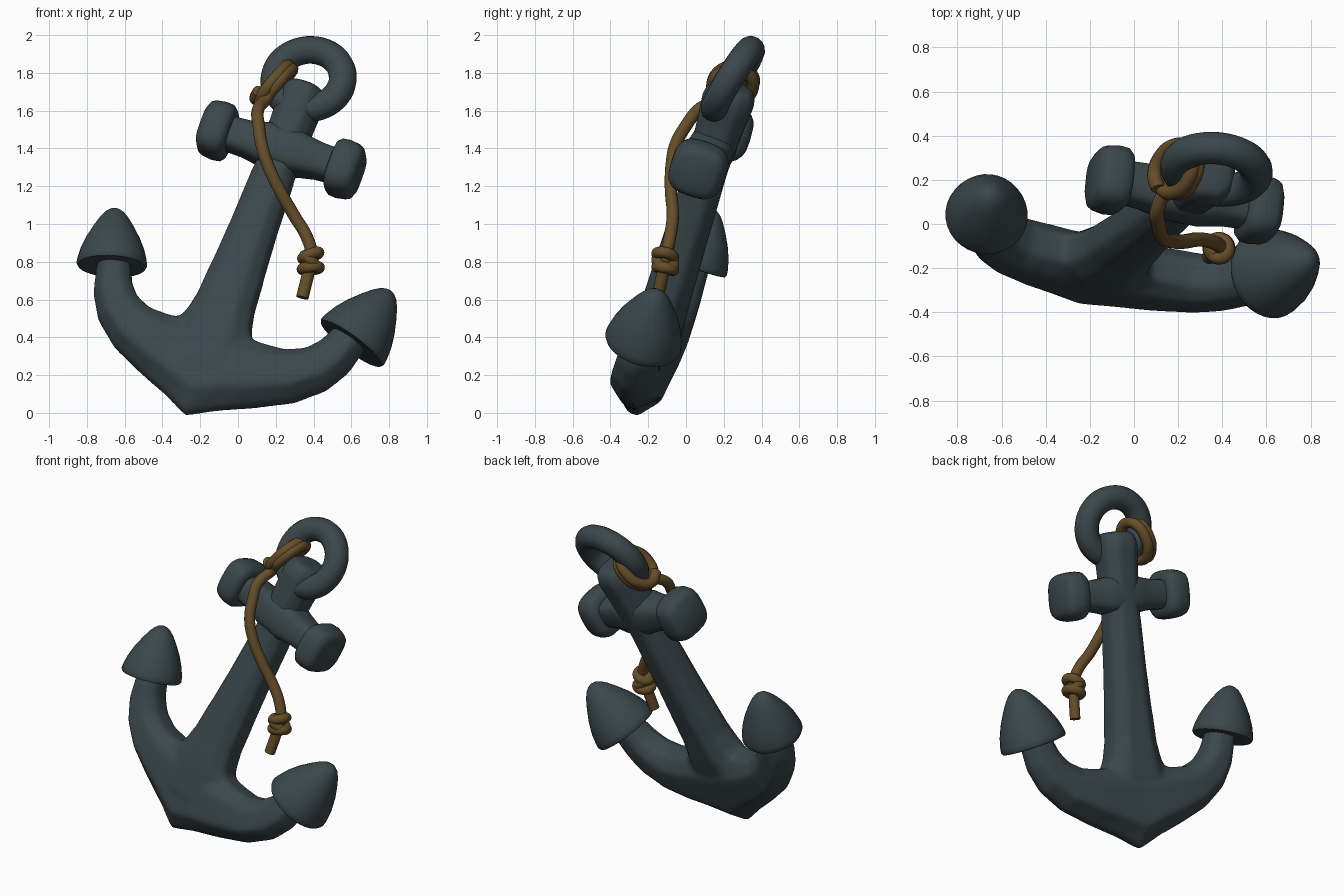
import bpy, bmesh, math
from mathutils import Vector, Matrix

if "Cube" in bpy.data.objects:
    bpy.data.objects.remove(bpy.data.objects["Cube"])


def material(name, color):
    m = bpy.data.materials.new(name)
    m.use_nodes = True
    m.diffuse_color = (*color, 1)
    m.node_tree.nodes["Principled BSDF"].inputs["Base Color"].default_value = (*color, 1)
    return m


iron = material("slate iron", (0.044, 0.064, 0.072))
hemp = material("brown hemp", (0.13, 0.075, 0.022))

# Leaning frame of the anchor: side, back and up axes from the crown tip
tip = Vector((-0.28, -0.30, 0.0))
up = Vector((0.37, 0.31, 1)).normalized()
side = Vector((0.69, -0.145, -0.225))
side = (side - up * side.dot(up)).normalized()
back = up.cross(side)
lean = Matrix.Translation(tip) @ Matrix((side, back, up)).transposed().to_4x4()


def loft(bm, sections):
    """Skin a closed tube through rings of points."""
    rings = [[bm.verts.new(p) for p in s] for s in sections]
    n = len(rings[0])
    for a, b in zip(rings, rings[1:]):
        for i in range(n):
            j = (i + 1) % n
            bm.faces.new((a[i], a[j], b[j], b[i]))
    bm.faces.new(rings[0])
    bm.faces.new(rings[-1][::-1])


def finish(name, bm, mat, matrix, angle=35):
    bmesh.ops.recalc_face_normals(bm, faces=bm.faces)
    me = bpy.data.meshes.new(name)
    bm.to_mesh(me)
    bm.free()
    me.materials.append(mat)
    ob = bpy.data.objects.new(name, me)
    bpy.context.collection.objects.link(ob)
    ob.matrix_world = matrix
    bpy.ops.object.select_all(action="DESELECT")
    ob.select_set(True)
    bpy.context.view_layer.objects.active = ob
    bpy.ops.object.shade_smooth_by_angle(angle=math.radians(angle))
    return ob


def squircle(a, b, n=24, power=0.65):
    """Rounded rectangle outline with half sizes a and b."""
    out = []
    for i in range(n):
        t = math.tau * i / n
        c, s = math.cos(t), math.sin(t)
        out.append((math.copysign(abs(c) ** power, c) * a,
                    math.copysign(abs(s) ** power, s) * b))
    return out


CHAMFER = [(-1, -.5), (-.5, -1), (.5, -1), (1, -.5), (1, .5), (.5, 1), (-.5, 1), (-1, .5)]
KEEL = [(-1, -.22), (-.5, -1), (.5, -1), (1, -.5), (1, .5), (.5, 1), (-.5, 1), (-1, .22)]

# Shank and arms, blended into one casting
body = bmesh.new()
shank = [(.25, .17, .125), (.46, .215, .128), (.54, .18, .126), (.64, .158, .122), (1.0, .13, .115),
         (1.45, .11, .108), (1.7, .115, .125), (1.84, .121, .138), (1.9, .112, .128),
         (1.93, .08, .095)]
loft(body, [[(x * w, y * d + .01, u) for x, y in CHAMFER] for u, w, d in shank])

# Each arm section: inner point, outer point, half depth
arm = [((0, .48), (0, -.005), .125), ((.14, .49), (.14, .07), .128),
       ((.27, .485), (.32, .148), .13), ((.38, .492), (.5, .238), .125),
       ((.47, .535), (.635, .355), .115), ((.53, .605), (.71, .485), .106),
       ((.575, .71), (.755, .67), .095)]
reach = {1: 1.055, -1: 0.975}


def arm_section(inner, outer, depth, sign):
    mid = (Vector(inner) + Vector(outer)) / 2
    half = (Vector(inner) - Vector(outer)) / 2
    pts = [(mid + half * h, depth * d + .02) for h, d in KEEL]
    return [(p.x * sign * reach[sign], d, p.y) for p, d in pts]


loft(body, [arm_section(*s, -1) for s in reversed(arm[1:])] + [arm_section(*s, 1) for s in arm])
casting = finish("shank_and_arms", body, iron, lean, 180)
remesh = casting.modifiers.new("blend", "REMESH")
remesh.mode = "VOXEL"
remesh.voxel_size = 0.016
remesh.use_smooth_shade = True
smooth = casting.modifiers.new("soften", "SMOOTH")
smooth.factor = 0.5
smooth.iterations = 14

# Crossbar, thicker where it wraps the shank
bm = bmesh.new()
bar = [(-.3, .09), (-.2, .095), (-.13, .107), (-.09, .116),
       (.09, .116), (.13, .107), (.2, .095), (.3, .09)]
loft(bm, [[(x, p * 1.06, 1.545 + q) for p, q in squircle(h, h)] for x, h in bar])
finish("crossbar", bm, iron, lean, 60)

# Crossbar end blocks and arm flukes on both sides
block = [(.28, .10), (.288, .128), (.31, .146), (.35, .15), (.4, .143), (.425, .132), (.443, .10)]
fluke = [(.03, .07), (0, .165), (.01, .184), (.05, .191), (.13, .187), (.3, .172), (.5, .144),
         (.7, .107), (.84, .077), (.93, .052), (.98, .028), (1, .008)]
for sign, label, size, drop in ((1, "left", 1.08, .02), (-1, "right", 0.98, 0)):
    bm = bmesh.new()
    loft(bm, [[(sign * x - .006, p, 1.544 + q) for p, q in squircle(h, h)] for x, h in block])
    finish(label + "_crossbar_block", bm, iron, lean, 60)
    base = Vector((.668 * sign * reach[sign], .028, .66 - drop))
    axis = Vector((.095 * sign, 0, .32)) * size
    across = Vector((axis.z, 0, -axis.x)).normalized()
    bm = bmesh.new()
    loft(bm, [[base + axis * t + (across * p + Vector((0, q, 0))) * size
               for p, q in squircle(r, r, 32, 1)] for t, r in fluke])
    finish(label + "_fluke", bm, iron, lean, 50)


def torus(name, centre, u, v, major, minor, mat):
    """Ring lying in the plane of u and v."""
    w = u.cross(v)
    bm = bmesh.new()
    rows = []
    for i in range(48):
        a = math.tau * i / 48
        e = u * math.cos(a) + v * math.sin(a)
        rows.append([bm.verts.new(centre + e * (major + minor * math.cos(b)) + w * minor * math.sin(b))
                     for b in (math.tau * k / 16 for k in range(16))])
    for i in range(48):
        for k in range(16):
            r, s, m = rows[i], rows[(i + 1) % 48], (k + 1) % 16
            bm.faces.new((r[k], s[k], s[m], r[m]))
    finish(name, bm, mat, Matrix())


# Top ring, tilted a little further back than the shank and slightly turned
hoop_up = up * math.cos(math.radians(12)) + back * math.sin(math.radians(12))
hoop_side = (side - hoop_up.cross(side) * .07).normalized()
hoop_mid = tip + up * 1.962
torus("top_ring", hoop_mid, hoop_side, hoop_up, .182, .074, iron)


def rope(name, points, radius):
    cu = bpy.data.curves.new(name, "CURVE")
    cu.dimensions = "3D"
    cu.bevel_depth = radius
    cu.bevel_resolution = 4
    cu.resolution_u = 6
    cu.use_fill_caps = True
    sp = cu.splines.new("BEZIER")
    sp.bezier_points.add(len(points) - 1)
    for bp, p in zip(sp.bezier_points, points):
        bp.co = p
        bp.handle_left_type = bp.handle_right_type = "AUTO"
    cu.materials.append(hemp)
    ob = bpy.data.objects.new(name, cu)
    bpy.context.collection.objects.link(ob)


# Rope: two steeply slanting turns around the ring, then a hanging length
turn = math.radians(208)
wrap_mid = hoop_mid + (hoop_side * math.cos(turn) + hoop_up * math.sin(turn)) * .182
low = Vector((-.65, -.2, -.73)) * .125
front = Vector((-.05, -1, .15)) * .105
path = []
for i in range(17):
    a = math.radians(765 - 45 * i)
    path.append(wrap_mid + low * math.cos(a) + front * math.sin(a)
                + low.cross(front).normalized() * (.03 - .0035 * i))
hang = [(.105, .06, 1.60), (.11, 0, 1.52), (.125, -.055, 1.42), (.155, -.075, 1.32),
        (.22, -.08, 1.18), (.30, -.07, 1.04), (.365, -.085, .93), (.39, -.105, .83),
        (.37, -.125, .73), (.34, -.15, .61)]
rope("hanging_rope", path + [Vector(p) for p in hang], .033)

# Knot near the rope end
knot = Vector((.385, -.11, .80))
for i, (lift, tilt) in enumerate(((.033, .35), (-.035, .1), (0, -.75))):
    u = Vector((math.cos(tilt), 0, math.sin(tilt)))
    v = Vector((0, 1, -.2)).normalized()
    torus("knot_turn_%d" % (i + 1), knot + Vector((0, 0, lift)), u, v, .045, .03, hemp)
